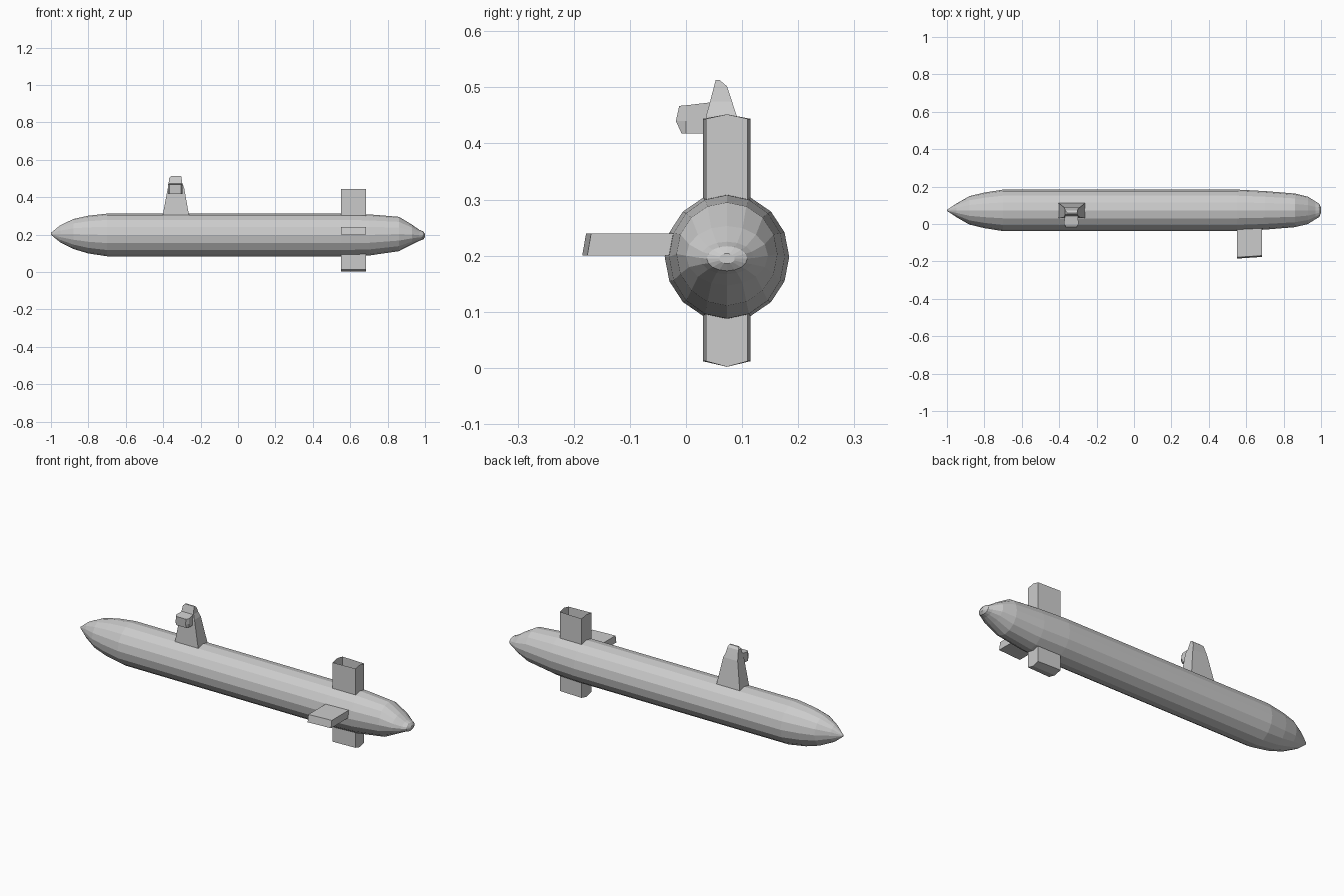
import bpy, math

if "Cube" in bpy.data.objects:
    bpy.data.objects.remove(bpy.data.objects["Cube"])

CY, CZ = 0.073, 0.198   # hull axis


def make(name, verts, faces):
    me = bpy.data.meshes.new(name)
    me.from_pydata(verts, [], faces)
    me.update()
    ob = bpy.data.objects.new(name, me)
    bpy.context.collection.objects.link(ob)
    return ob


def loft(name, rings, cap_start=True, cap_end=True):
    """Skin a list of equal-length vertex rings."""
    n = len(rings[0])
    verts = [v for r in rings for v in r]
    faces = []
    for i in range(len(rings) - 1):
        for j in range(n):
            k = (j + 1) % n
            faces.append((i*n + j, i*n + k, (i+1)*n + k, (i+1)*n + j))
    if cap_start:
        faces.append(tuple(reversed(range(n))))
    if cap_end:
        faces.append(tuple(range(len(verts) - n, len(verts))))
    return make(name, verts, faces)


# Hull: 16-sided elliptical sections (x, half width, half height, centre z)
def hull_ring(x, ry, rz, z):
    return [(x, CY + ry * math.cos(a), z + rz * math.sin(a))
            for a in (math.tau * i / 16 for i in range(16))]


sections = [(-1.0, 0.003, 0.005, 0.204), (-0.95, 0.036, 0.046, 0.204),
            (-0.88, 0.076, 0.080, 0.203), (-0.80, 0.095, 0.101, 0.2),
            (-0.70, 0.111, 0.114, CZ), (0.55, 0.111, 0.114, CZ),
            (0.70, 0.103, 0.110, CZ), (0.86, 0.090, 0.092, 0.203),
            (0.93, 0.073, 0.053, 0.2), (0.97, 0.048, 0.029, 0.196),
            (0.99, 0.036, 0.022, 0.195), (1.0, 0.014, 0.009, 0.195)]
loft("hull", [hull_ring(*s) for s in sections])


# Vertical fins: box tubes with a peaked tip, slightly narrower at the rear
def fin_ring(z, peak):
    return [(0.55, 0.03, z), (0.685, 0.036, z), (0.685, CY, z + peak),
            (0.685, 0.11, z), (0.55, 0.115, z), (0.55, CY, z + peak)]


loft("upper_fin", [fin_ring(0.28, 0), fin_ring(0.444, 0.008)], False, False)
lower = loft("lower_fin", [fin_ring(0.012, -0.010), fin_ring(0.12, 0)], False, False)
tip = [fin_ring(0.012, -0.010)[i] for i in range(6)]
make("lower_fin_tip", tip, [(0, 5, 2, 1), (5, 4, 3, 2)])


# Single horizontal fin on the front side
def side_ring(y_front, y_rear, lean):
    return [(0.55, y_front, 0.2), (0.685, y_rear, 0.2),
            (0.685, y_rear + lean, 0.24), (0.55, y_front + lean, 0.24)]


loft("side_fin", [side_ring(-0.185, -0.176, 0.007), side_ring(0.0, 0.0, 0)])


# Sail: tapering tower with a ridged top
def box_ring(x0, x1, y0, y1, z):
    return [(x0, y0, z), (x1, y0, z), (x1, y1, z), (x0, y1, z)]


loft("sail", [box_ring(-0.407, -0.258, 0.03, 0.115, 0.28),
              box_ring(-0.375, -0.288, 0.036, 0.09, 0.45),
              box_ring(-0.371, -0.298, 0.043, 0.082, 0.475),
              box_ring(-0.368, -0.302, 0.050, 0.073, 0.502),
              box_ring(-0.357, -0.304, 0.053, 0.060, 0.513)])


# Pod sticking out of the sail toward the front
def pod_ring(y0, y1, y2, x0, x1, top):
    return [(x0, y1, 0.418), (x1, y1, 0.418), (x1, y0, 0.440),
            (x1, y2, top), (x0, y2, top), (x0, y0, 0.440)]


loft("sail_pod", [pod_ring(-0.018, -0.008, -0.012, -0.365, -0.305, 0.467),
                  pod_ring(0.0, 0.0, 0.0, -0.375, -0.297, 0.468),
                  pod_ring(0.05, 0.05, 0.05, -0.368, -0.30, 0.474)])
